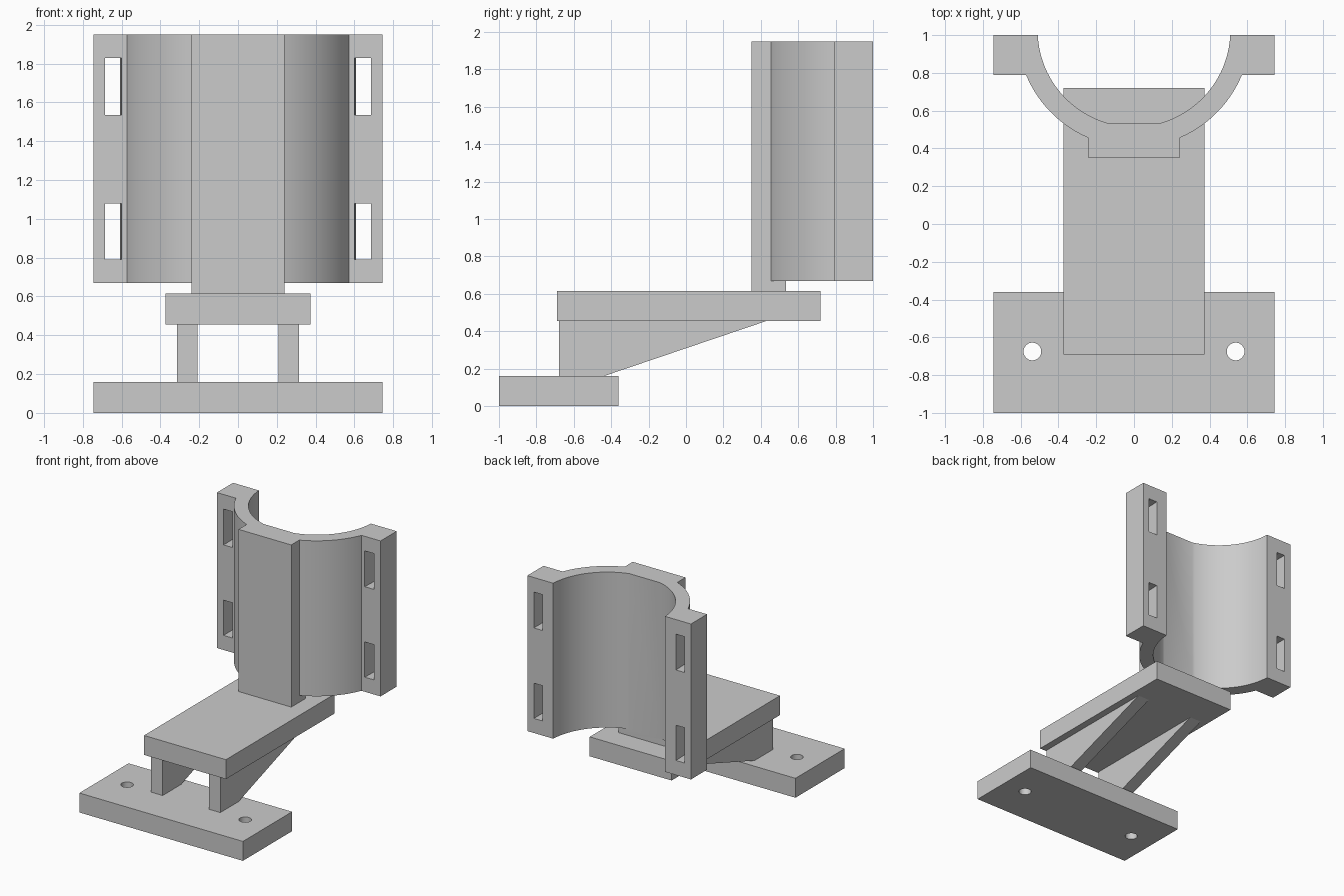
import bpy, bmesh, math

default = bpy.data.objects.get("Cube")
if default:
    bpy.data.objects.remove(default)

GREY = (0.6, 0.6, 0.6, 1.0)
mat = bpy.data.materials.new("plain grey")
mat.use_nodes = True
mat.diffuse_color = GREY
mat.node_tree.nodes["Principled BSDF"].inputs["Base Color"].default_value = GREY


def prism(name, outline, low, high, axis="z"):
    """Extrude a 2D outline: (x, y) along z, or (y, z) along x."""
    bm = bmesh.new()
    place = (lambda a, b: (a, b, low)) if axis == "z" else (lambda a, b: (low, a, b))
    face = bm.faces.new([bm.verts.new(place(a, b)) for a, b in outline])
    moved = bmesh.ops.extrude_face_region(bm, geom=[face])["geom"]
    step = (0, 0, high - low) if axis == "z" else (high - low, 0, 0)
    bmesh.ops.translate(bm, vec=step, verts=[g for g in moved if isinstance(g, bmesh.types.BMVert)])
    bmesh.ops.recalc_face_normals(bm, faces=bm.faces)
    mesh = bpy.data.meshes.new(name)
    bm.to_mesh(mesh)
    bm.free()
    mesh.materials.append(mat)
    obj = bpy.data.objects.new(name, mesh)
    bpy.context.collection.objects.link(obj)
    return obj


def rect(x0, x1, y0, y1):
    return [(x0, y0), (x1, y0), (x1, y1), (x0, y1)]


def arc(cx, cy, r, start, end, n):
    return [(cx + r * math.cos(start + (end - start) * i / n),
             cy + r * math.sin(start + (end - start) * i / n)) for i in range(n + 1)]


def combine(obj, tool, operation):
    mod = obj.modifiers.new(operation.lower(), "BOOLEAN")
    mod.operation = operation
    mod.solver = "EXACT"
    mod.object = tool
    bpy.context.view_layer.objects.active = obj
    bpy.ops.object.modifier_apply(modifier=mod.name)
    bpy.data.objects.remove(tool)


def smooth(obj):
    bpy.ops.object.select_all(action="DESELECT")
    obj.select_set(True)
    bpy.context.view_layer.objects.active = obj
    bpy.ops.object.shade_smooth_by_angle(angle=math.radians(25))


# Base plate with two screw holes
base = prism("base_plate", rect(-0.745, 0.745, -1, -0.36), 0, 0.16)
for side in (-1, 1):
    hole = prism("screw_hole", arc(side * 0.538, -0.675, 0.047, 0, math.tau, 32)[:-1], -0.1, 0.3)
    combine(base, hole, "DIFFERENCE")
smooth(base)

# Shelf and its two tapered ribs
prism("shelf", rect(-0.373, 0.373, -0.69, 0.72), 0.455, 0.615)
rib = [(-0.68, 0.16), (-0.44, 0.16), (0.43, 0.455), (-0.68, 0.455)]
prism("left_rib", rib, 0.21, 0.315, "x")
prism("right_rib", rib, -0.315, -0.21, "x")

# Half-round cradle: flanges, shell and spine in one mirrored outline
CY, R_IN, R_OUT = 1.025, 0.51, 0.618
SPINE, SPINE_BACK, SPINE_FRONT = 0.24, 0.535, 0.35
FLANGE = 0.79
inner = arc(0, CY, R_IN, -math.asin((CY - SPINE_BACK) / R_IN), -math.asin((CY - 1) / R_IN), 28)
outer = arc(0, CY, R_OUT, -math.asin((CY - FLANGE) / R_OUT), -math.acos(SPINE / R_OUT), 24)
half = inner + [(0.745, 1), (0.745, FLANGE)] + outer + [(SPINE, SPINE_FRONT)]
cradle = prism("cradle", half + [(-x, y) for x, y in reversed(half)], 0.67, 1.95)

# Spine foot reaching down to the shelf
foot = prism("spine_foot", rect(-SPINE, SPINE, SPINE_FRONT, SPINE_BACK), 0.615, 0.67)
combine(cradle, foot, "UNION")

# Strap slots through both flanges
for side in (-1, 1):
    slot = [(side * x, y) for x, y in ((0.6, 0.75), (0.685, 0.75), (0.685, 1.1), (0.612, 1.1))]
    for low, high in ((0.79, 1.08), (1.535, 1.83)):
        combine(cradle, prism("strap_slot", slot, low, high), "DIFFERENCE")
smooth(cradle)
